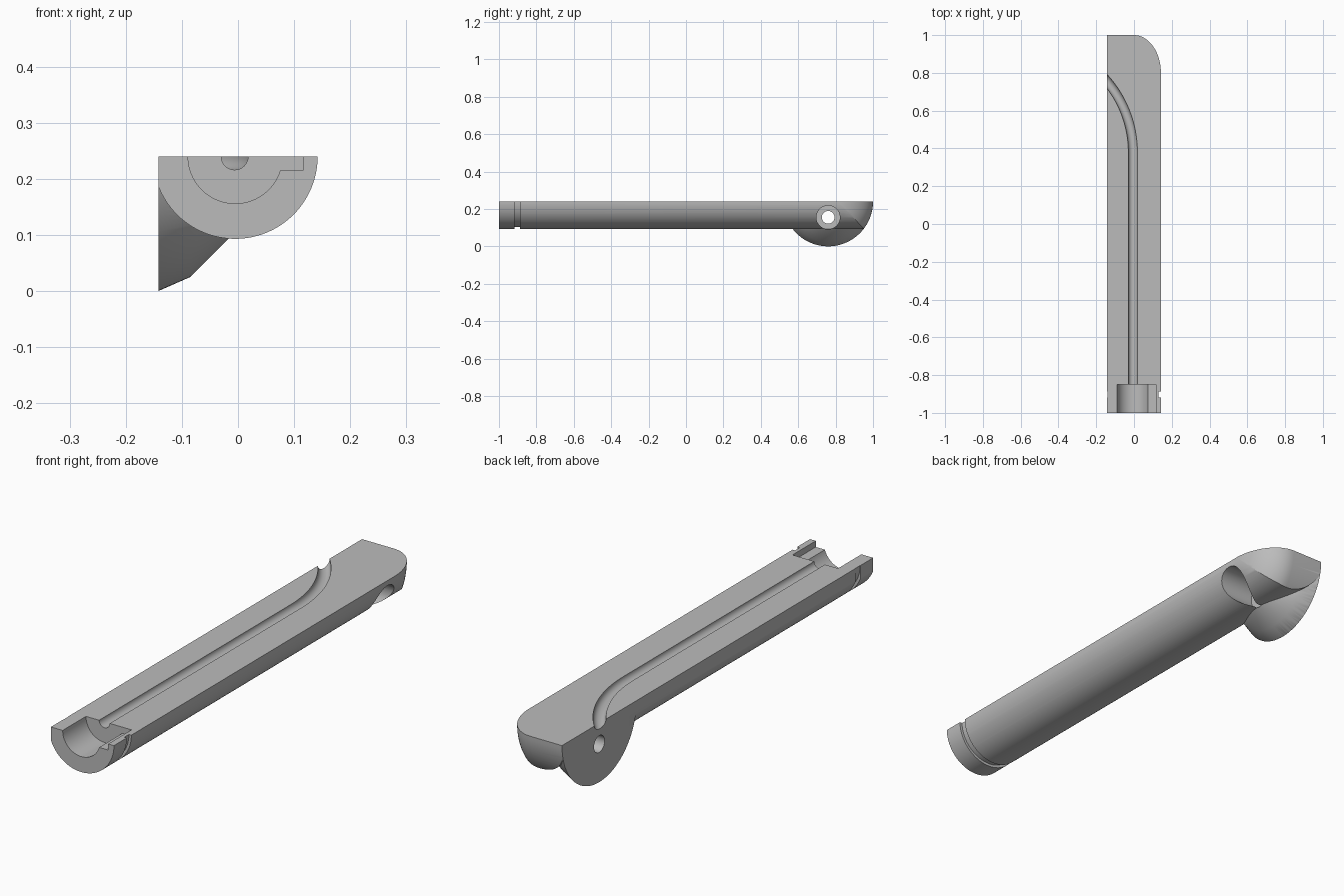
import bpy, bmesh
from math import sin, cos, pi, asin, sqrt
from mathutils import Vector

cube = bpy.data.objects.get("Cube")
if cube:
    bpy.data.objects.remove(cube)

# Main dimensions
AXIS_X, TOP, ROD_R = -0.005, 0.24, 0.147
SIDE_X = -0.142
HUB_Y, HUB_R = 0.76, 0.24
BOLT_Z = 0.155

grey = bpy.data.materials.new("plain grey")
grey.use_nodes = True
grey.diffuse_color = (0.5, 0.5, 0.5, 1)
grey.node_tree.nodes["Principled BSDF"].inputs["Base Color"].default_value = (0.5, 0.5, 0.5, 1)


def loft(name, rings, closed=False):
    """Solid skinned through rings of equal point count."""
    bm = bmesh.new()
    loops = [[bm.verts.new(p) for p in ring] for ring in rings]
    n = len(loops[0])
    pairs = list(zip(loops, loops[1:]))
    if closed:
        pairs.append((loops[-1], loops[0]))
    else:
        bm.faces.new(loops[0])
        bm.faces.new(loops[-1])
    for a, b in pairs:
        for i in range(n):
            j = (i + 1) % n
            bm.faces.new((a[i], a[j], b[j], b[i]))
    bmesh.ops.recalc_face_normals(bm, faces=bm.faces)
    mesh = bpy.data.meshes.new(name)
    bm.to_mesh(mesh)
    bm.free()
    mesh.materials.append(grey)
    obj = bpy.data.objects.new(name, mesh)
    bpy.context.collection.objects.link(obj)
    return obj


def ring_x(x, r, y, z, n=64):
    return [(x, y + r * cos(2 * pi * i / n), z + r * sin(2 * pi * i / n)) for i in range(n)]


def ring_y(y, r, n=96):
    return [(AXIS_X + r * cos(2 * pi * i / n), y, TOP + r * sin(2 * pi * i / n)) for i in range(n)]


def combine(target, other, operation):
    mod = target.modifiers.new("bool", 'BOOLEAN')
    mod.operation, mod.solver, mod.object = operation, 'EXACT', other
    bpy.context.view_layer.objects.active = target
    bpy.ops.object.modifier_apply(modifier=mod.name)
    bpy.data.objects.remove(other)


# Round rod and the tapered hub at its back end
rod = loft("half_rod", [ring_y(-1, ROD_R), ring_y(1.1, ROD_R)])
hub_profile = [(-0.2, 0.2654), (-0.085, 0.215), (0.03, 0.1)]
hub = loft("hub", [ring_x(x, r, HUB_Y, TOP, 128) for x, r in hub_profile])
combine(rod, hub, 'UNION')


# Envelope: flat top, flat side and a domed back end
def envelope_ring(x, r):
    arc = [(x, HUB_Y + r * sin(a * pi / 48), TOP - r * cos(a * pi / 48)) for a in range(25)]
    return [(x, -1.2, TOP - r)] + arc + [(x, -1.2, TOP)]


stations = [(SIDE_X, HUB_R)]
for i in range(21):
    t = i / 20 * pi / 2
    stations.append((0.1425 * sin(t), 0.04 + 0.2 * cos(t)))
stations.append((0.16, 0.03))
combine(rod, loft("envelope", [envelope_ring(x, r) for x, r in stations]), 'INTERSECT')

# Front socket with its side ledge
combine(rod, loft("socket", [ring_y(-1.1, 0.084), ring_y(-0.85, 0.084)]), 'DIFFERENCE')
ledge = [[(x, y, z) for x, z in ((0, 0.215), (0.116, 0.215), (0.116, 0.3), (0, 0.3))]
         for y in (-1.1, -0.85)]
combine(rod, loft("ledge", ledge), 'DIFFERENCE')

# Retaining groove around the front end
inner, outer = 0.136, 0.17
band = [ring_y(-0.918, inner), ring_y(-0.918, outer), ring_y(-0.888, outer), ring_y(-0.888, inner)]
combine(rod, loft("groove", band, closed=True), 'DIFFERENCE')

# Cable channel: straight along the top, then bending out to the flat side
bend_r, bend_y = 0.585, 0.38
path = [(Vector((-0.006, -0.9, TOP)), 0)]
for i in range(33):
    a = 0.85 * i / 32
    path.append((Vector((-0.006 - bend_r * (1 - cos(a)), bend_y + bend_r * sin(a), TOP)), a))
channel = []
for p, a in path:
    side = Vector((cos(a), sin(a), 0))
    channel.append([p + 0.024 * (side * cos(pi * k / 16) + Vector((0, 0, sin(pi * k / 16))))
                    for k in range(32)])
combine(rod, loft("channel", channel), 'DIFFERENCE')

# Bolt hole and counterbore across the hub
for r, x0 in ((0.034, -0.3), (0.063, -0.03)):
    combine(rod, loft("bore", [ring_x(x, r, HUB_Y, BOLT_Z) for x in (x0, 0.3)]), 'DIFFERENCE')

bpy.ops.object.select_all(action='DESELECT')
rod.select_set(True)
bpy.context.view_layer.objects.active = rod
bpy.ops.object.shade_smooth_by_angle(angle=0.5)
